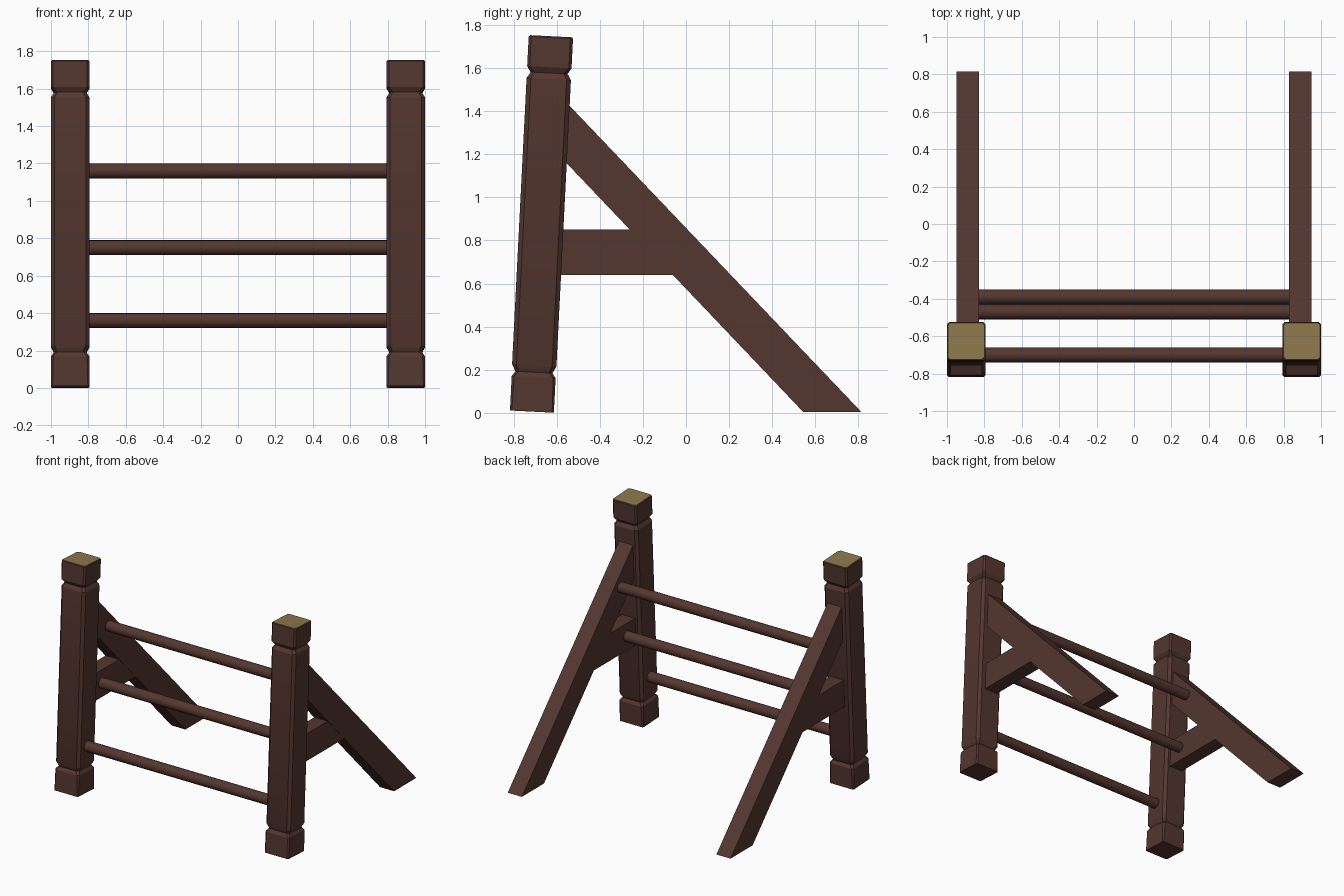
import bpy, bmesh, math
from mathutils import Matrix, Vector

if "Cube" in bpy.data.objects:
    bpy.data.objects.remove(bpy.data.objects["Cube"])


def material(name, rgb):
    m = bpy.data.materials.new(name)
    m.diffuse_color = (*rgb, 1)
    m.use_nodes = True
    m.node_tree.nodes["Principled BSDF"].inputs["Base Color"].default_value = m.diffuse_color
    return m


BROWN = material("dark_brown_wood", (0.09, 0.038, 0.029))
TAN = material("tan_cut_wood", (0.27, 0.19, 0.075))


def finish(bm, name, mats, smooth=None):
    bmesh.ops.recalc_face_normals(bm, faces=bm.faces[:])
    me = bpy.data.meshes.new(name)
    bm.to_mesh(me)
    bm.free()
    for m in mats:
        me.materials.append(m)
    ob = bpy.data.objects.new(name, me)
    bpy.context.collection.objects.link(ob)
    if smooth:
        bpy.ops.object.select_all(action='DESELECT')
        ob.select_set(True)
        bpy.context.view_layer.objects.active = ob
        bpy.ops.object.shade_smooth_by_angle(angle=math.radians(smooth))
    return ob


def post(name, x):
    """Leaning square post, lofted from chamfered rings with two V grooves."""
    bm = bmesh.new()
    # height, half width, corner chamfer
    rings = [(0, .102, .008), (.16, .102, .012), (.183, .086, .016), (.215, .103, .02),
             (1.545, .103, .02), (1.573, .086, .016), (1.6, .103, .012),
             (1.738, .103, .012), (1.744, .098, .014)]
    loops = []
    for z, h, c in rings:
        pts = [(h, -h + c), (h, h - c), (h - c, h), (-h + c, h),
               (-h, h - c), (-h, -h + c), (-h + c, -h), (h - c, -h)]
        loops.append([bm.verts.new((px, py, z)) for px, py in pts])
    for a, b in zip(loops, loops[1:]):
        for i in range(8):
            j = (i + 1) % 8
            bm.faces.new((a[i], a[j], b[j], b[i]))
    bm.faces.new(loops[0])
    bm.faces.new(loops[-1]).material_index = 1
    lean = Matrix.Translation((x, -.715, .006)) @ Matrix.Rotation(math.radians(-2.9), 4, 'X')
    bm.transform(lean)
    finish(bm, name, [BROWN, TAN], 30)


def plank(name, x, half, outline):
    """Side outline in (y, z) extruded across x."""
    bm = bmesh.new()
    f = bm.faces.new([bm.verts.new((x - half, y, z)) for y, z in outline])
    ext = bmesh.ops.extrude_face_region(bm, geom=[f])['geom']
    vs = [g for g in ext if isinstance(g, bmesh.types.BMVert)]
    bmesh.ops.translate(bm, verts=vs, vec=Vector((2 * half, 0, 0)))
    finish(bm, name, [BROWN])


def rail(name, y, z, half):
    bm = bmesh.new()
    bmesh.ops.create_cone(bm, cap_ends=True, segments=16, radius1=.04, radius2=.04,
                          depth=2 * half, matrix=Matrix.Translation((0, y, z)) @
                          Matrix.Rotation(math.pi / 2, 4, 'Y'))
    finish(bm, name, [BROWN], 40)


# posts, slanted legs and short braces on both sides
for side, s in (("left", -1), ("right", 1)):
    post(side + "_post", s * .897)
    plank(side + "_slanted_leg", s * .89, .06,
          [(-.58, 1.467), (.815, .003), (.545, .003), (-.58, 1.186)])
    plank(side + "_brace", s * .89, .057,
          [(-.6, .64), (-.04, .64), (-.23, .85), (-.6, .85)])

# three round cross rails
rail("bottom_rail", -.70, .36, .81)
rail("middle_rail", -.47, .75, .84)
rail("top_rail", -.39, 1.16, .84)
